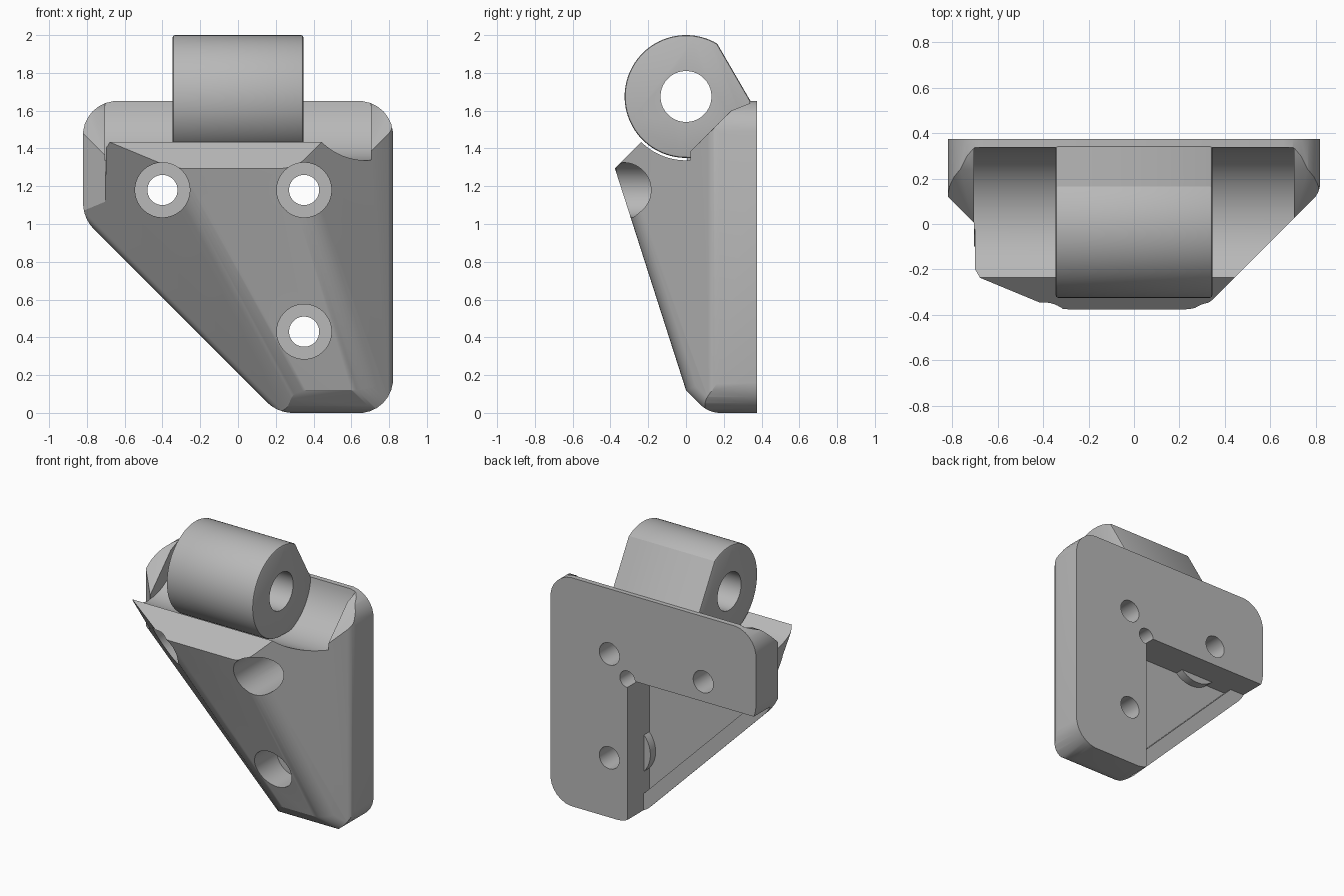
import bpy, bmesh, math
from mathutils import Vector

cube = bpy.data.objects.get("Cube")
if cube:
    bpy.data.objects.remove(cube, do_unlink=True)

grey = bpy.data.materials.new("light grey")
grey.use_nodes = True
COLOUR = (0.48, 0.48, 0.48, 1)
grey.diffuse_color = COLOUR
grey.node_tree.nodes["Principled BSDF"].inputs["Base Color"].default_value = COLOUR

PIN_Z = 1.675
BACK = 0.375
SCREWS = [(-0.4, 1.18), (0.35, 1.18), (0.35, 0.43)]


def to_object(name, bm):
    bmesh.ops.recalc_face_normals(bm, faces=bm.faces)
    mesh = bpy.data.meshes.new(name)
    bm.to_mesh(mesh)
    bm.free()
    mesh.materials.append(grey)
    ob = bpy.data.objects.new(name, mesh)
    bpy.context.collection.objects.link(ob)
    return ob


def prism(name, points, axis, lo, hi):
    """Extrude a 2D outline along axis 0, 1 or 2."""
    bm = bmesh.new()

    def ring(h):
        out = []
        for p in points:
            co = list(p)
            co.insert(axis, h)
            out.append(bm.verts.new(co))
        return out
    a, b = ring(lo), ring(hi)
    bm.faces.new(a)
    bm.faces.new(b[::-1])
    for i in range(len(a)):
        j = (i + 1) % len(a)
        bm.faces.new((a[i], a[j], b[j], b[i]))
    return to_object(name, bm)


def rod(name, centre, r, axis, lo, hi, n=48):
    turn = [2 * math.pi * (i + 0.5) / n for i in range(n)]
    pts = [(centre[0] + r * math.cos(t), centre[1] + r * math.sin(t)) for t in turn]
    return prism(name, pts, axis, lo, hi)


def apply(ob, mod):
    bpy.context.view_layer.objects.active = ob
    bpy.ops.object.modifier_apply(modifier=mod.name)


def combine(ob, other, operation="DIFFERENCE"):
    mod = ob.modifiers.new("combine", "BOOLEAN")
    mod.operation, mod.solver, mod.object = operation, "EXACT", other
    apply(ob, mod)
    bpy.data.objects.remove(other, do_unlink=True)


# Bracket body: a block trimmed by named planes (normal, point on plane)
def plane(normal, point):
    n = Vector(normal).normalized()
    return n, n.dot(Vector(point))


sides = {
    "right": plane((1, 0, 0), (0.82, 0, 0)),
    "left": plane((-1, 0, 0), (-0.82, 0, 0)),
    "top": plane((0, 0, 1), (0, 0, 1.65)),
    "bottom": plane((0, 0, -1), (0, 0, 0)),
    "diagonal": plane((-1, 0, -1), (0.21, 0, 0)),
    "front": plane((0, -1.17, -0.375), (0, 0, 0.12)),
    "slant": plane((0, -1, 1), (0, 0, 1.67)),
    "right_chamfer": plane((1, -1, 0), (0.82, 0.14, 0)),
    "low_chamfer": plane((0, -1, -1), (0, 0, 0.12)),
    "diagonal_chamfer": plane((-0.707, -1, -0.707), (0.21, 0.148, 0)),
}
fillets = [
    ("right", "top", 0.18), ("right", "bottom", 0.18), ("left", "top", 0.18),
    ("left", "diagonal", 0.2), ("bottom", "diagonal", 0.2),
    ("front", "right_chamfer", 0.2), ("front", "diagonal_chamfer", 0.2),
    ("right", "right_chamfer", 0.1), ("bottom", "low_chamfer", 0.15),
    ("diagonal", "diagonal_chamfer", 0.1), ("right_chamfer", "low_chamfer", 0.12),
]
cuts = list(sides.values())
STEPS = 7
for first, second, r in fillets:
    (n1, d1), (n2, d2) = sides[first], sides[second]
    for i in range(1, STEPS):
        n = n1.slerp(n2, i / STEPS)
        # solve n = a*n1 + b*n2 to place the tangent plane of the fillet
        c = n1.dot(n2)
        a = (n.dot(n1) - c * n.dot(n2)) / (1 - c * c)
        b = (n.dot(n2) - c * n.dot(n1)) / (1 - c * c)
        cuts.append((n, a * (d1 - r) + b * (d2 - r) + r))

bm = bmesh.new()
bmesh.ops.create_cube(bm, size=6)
bmesh.ops.translate(bm, verts=bm.verts, vec=(0, BACK - 3, 1))
for n, d in cuts:
    res = bmesh.ops.bisect_plane(bm, geom=bm.verts[:] + bm.edges[:] + bm.faces[:], dist=1e-5,
                                 plane_co=n * d, plane_no=n, clear_outer=True)
    rim = [e for e in bm.edges if e.is_boundary]
    if rim:
        bmesh.ops.holes_fill(bm, edges=rim, sides=0)
body = to_object("bracket_body", bm)

# Step on the left edge of the front
combine(body, prism("step_cut", [(-0.705, 0.005), (-0.9, 0.2), (-0.9, -0.6), (-0.705, -0.6)], 2, -0.1, 1.8))

# Rear pocket with a shallow rim along the diagonal, and a round corner relief
PX, PZ, RIM, FLOOR = 0.206, 1.036, 0.19, 0.125
combine(body, prism("pocket_cut", [(PX, -0.2), (PX, PZ), (-1, PZ), (-1, -0.2)], 1, RIM, 0.6))
inner = 0.345
combine(body, prism("floor_cut", [(PX, inner - PX), (PX, PZ), (inner - PZ, PZ)], 1, FLOOR, RIM + 0.05))
combine(body, rod("relief_cut", (PX, PZ), 0.06, 1, FLOOR, 0.6, 32))

# Collars around the screws that border the pocket
for x, z in (SCREWS[0], SCREWS[2]):
    combine(body, rod("collar", (x, z), 0.195, 1, 0.1, 0.185), "UNION")

# Clearance groove for the hinge and sloped shoulders at both ends
combine(body, rod("groove_cut", (0, PIN_Z), 0.338, 0, -0.705, 0.705, 96))
shoulder = [(-0.3, 1.06), (0.24, 1.6), (0.34, 1.64), (0.34, 1.8), (-0.3, 1.8)]
for lo, hi in ((0.7, 0.9), (-0.9, -0.7)):
    combine(body, prism("shoulder_cut", shoulder, 0, lo, hi))

# Counterbored screw holes
for x, z in SCREWS:
    combine(body, rod("bore_cut", (x, z), 0.145, 1, -0.7, 0.15))
    combine(body, rod("hole_cut", (x, z), 0.08, 1, 0.0, 0.6, 32))

# Hinge knuckle with a tangent web running back into the plate
R = 0.325
start, end = math.radians(59.5), math.radians(270)
outline = [(R * math.cos(t), PIN_Z + R * math.sin(t))
           for t in (start + (end - start) * i / 56 for i in range(57))]
outline += [(0.2, 1.345), (0.345, 1.45), (0.345, 1.645)]
knuckle = prism("hinge_knuckle", outline, 0, -0.346, 0.346)
mod = knuckle.modifiers.new("soft_edges", "BEVEL")
mod.width, mod.segments, mod.angle_limit = 0.012, 2, math.radians(60)
apply(knuckle, mod)
combine(knuckle, rod("pin_cut", (0, PIN_Z), 0.135, 0, -1, 1))

# Smooth the rounded areas, keep creases sharp
for ob in (body, knuckle):
    bpy.ops.object.select_all(action="DESELECT")
    ob.select_set(True)
    bpy.context.view_layer.objects.active = ob
    bpy.ops.object.shade_smooth_by_angle(angle=math.radians(25))
